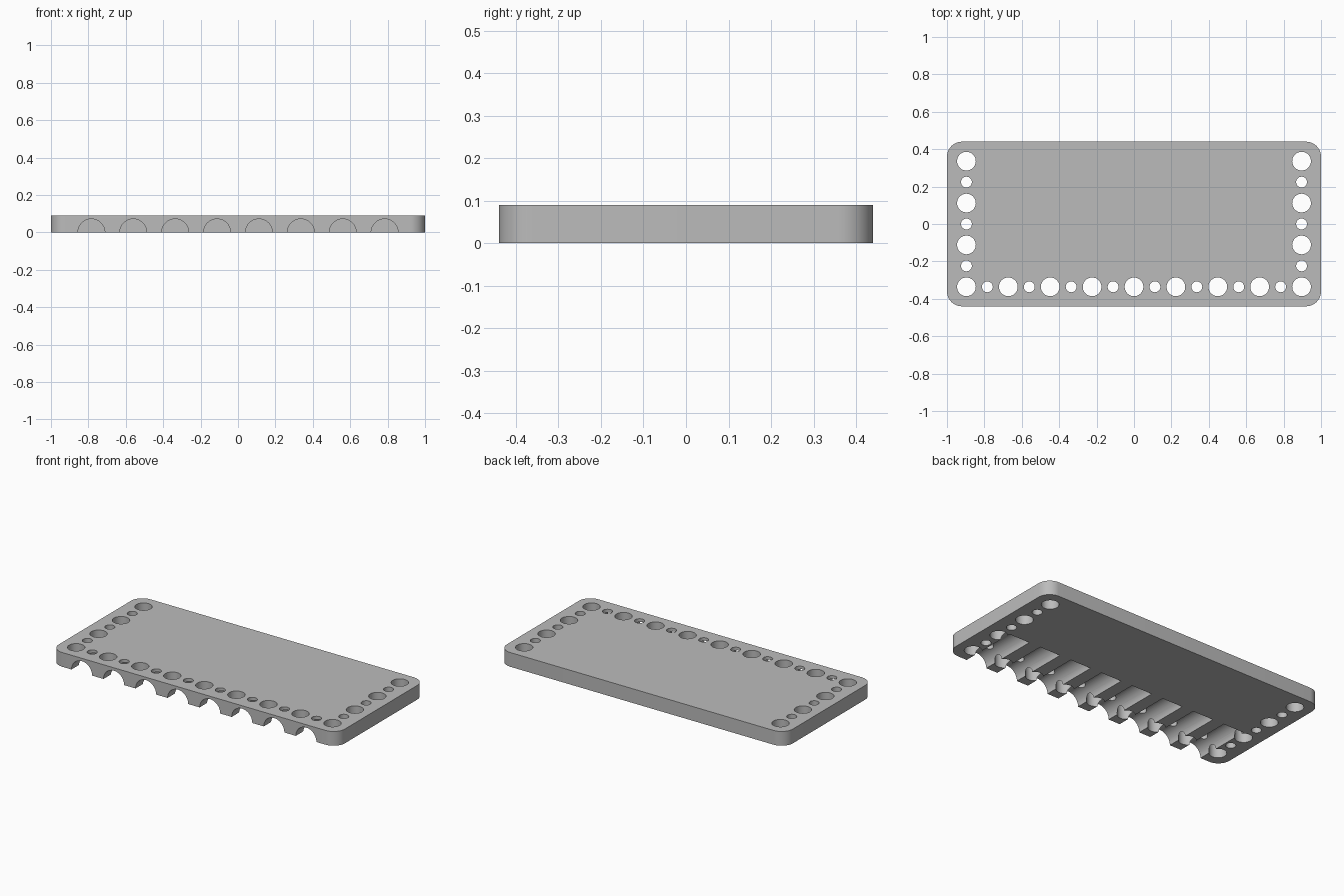
import bpy, bmesh, math
from mathutils import Matrix

if "Cube" in bpy.data.objects:
    bpy.data.objects.remove(bpy.data.objects["Cube"])

LENGTH, DEPTH, HEIGHT, CORNER = 2.0, 0.88, 0.09, 0.08
PITCH = 0.112                      # spacing of neighbouring holes
BIG, SMALL, GROOVE = 0.05, 0.029, 0.072
GROOVE_END = -0.065                # where the grooves stop along y

grey = bpy.data.materials.new("grey")
grey.use_nodes = True
colour = (0.5, 0.5, 0.5, 1)
grey.diffuse_color = colour
grey.node_tree.nodes["Principled BSDF"].inputs["Base Color"].default_value = colour


def make_object(name, bm):
    mesh = bpy.data.meshes.new(name)
    bm.to_mesh(mesh)
    bm.free()
    mesh.materials.append(grey)
    obj = bpy.data.objects.new(name, mesh)
    bpy.context.collection.objects.link(obj)
    return obj


def add_cylinder(bm, radius, length, matrix):
    bmesh.ops.create_cone(bm, cap_ends=True, segments=48, radius1=radius,
                          radius2=radius, depth=length, matrix=matrix)


# Plate with rounded vertical corners
bm = bmesh.new()
bmesh.ops.create_cube(bm, size=1, matrix=Matrix.Translation((0, 0, HEIGHT / 2))
                      @ Matrix.Diagonal((LENGTH, DEPTH, HEIGHT, 1)))
upright = [e for e in bm.edges
           if abs(e.verts[0].co.z - e.verts[1].co.z) > HEIGHT / 2]
bmesh.ops.bevel(bm, geom=upright, offset=CORNER, segments=12,
                profile=0.5, affect='EDGES')
plate = make_object("plate", bm)

# Alternating large and small holes along the front and both sides
spots = [(i, -3) for i in range(-8, 9)]
spots += [(side, j) for side in (-8, 8) for j in range(-2, 4)]
bm = bmesh.new()
for i, j in spots:
    radius = BIG if (i + j + 3) % 2 == 0 else SMALL
    add_cylinder(bm, radius, 0.4, Matrix.Translation((i * PITCH, j * PITCH, 0)))
hole_cutter = make_object("hole_cutter", bm)

# Half-round grooves under the front edge, centred on the small holes
bm = bmesh.new()
start = -DEPTH / 2 - 0.1
for i in range(-7, 8, 2):
    add_cylinder(bm, GROOVE, GROOVE_END - start,
                 Matrix.Translation((i * PITCH, (GROOVE_END + start) / 2, 0))
                 @ Matrix.Rotation(math.pi / 2, 4, 'X'))
groove_cutter = make_object("groove_cutter", bm)

# Cut the plate, then drop the cutters
bpy.ops.object.select_all(action='DESELECT')
plate.select_set(True)
bpy.context.view_layer.objects.active = plate
for cutter in (groove_cutter, hole_cutter):
    cutter.hide_render = True
    mod = plate.modifiers.new(cutter.name, 'BOOLEAN')
    mod.operation = 'DIFFERENCE'
    mod.solver = 'EXACT'
    mod.object = cutter
    bpy.ops.object.modifier_apply(modifier=mod.name)
    bpy.data.objects.remove(cutter)
bpy.ops.object.shade_smooth_by_angle(angle=math.radians(30))
